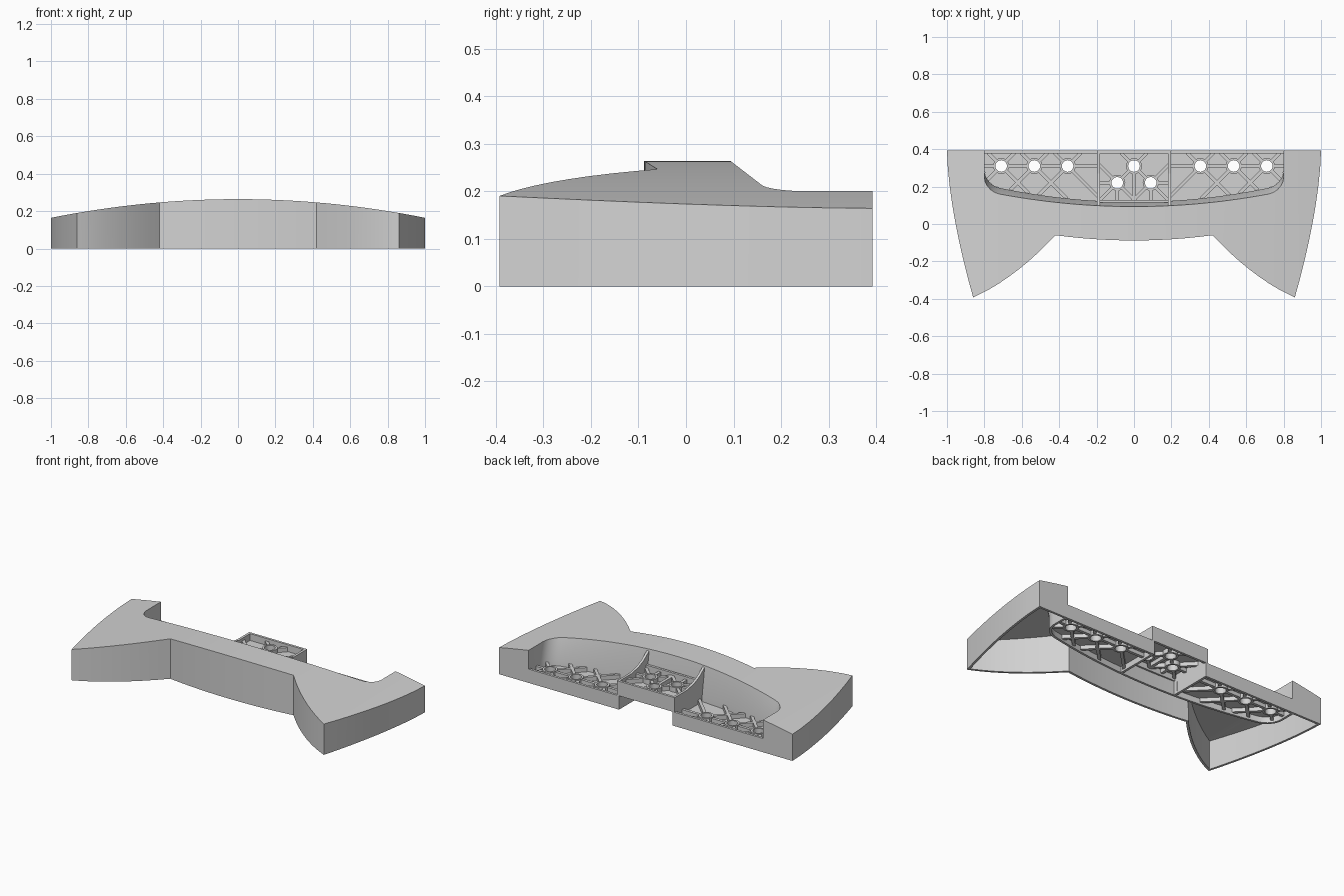
import bpy, bmesh, math

if "Cube" in bpy.data.objects:
    bpy.data.objects.remove(bpy.data.objects["Cube"])

grey = bpy.data.materials.new("light grey")
grey.diffuse_color = (0.65, 0.65, 0.65, 1)
grey.use_nodes = True
grey.node_tree.nodes["Principled BSDF"].inputs["Base Color"].default_value = grey.diffuse_color

PLATE = 0.085      # height of one ribbed tray
BACK = 0.392
HALF = 0.197       # half width of the raised centre tray


def add(name, mesh):
    ob = bpy.data.objects.new(name, mesh)
    bpy.context.collection.objects.link(ob)
    mesh.materials.clear()
    mesh.materials.append(grey)
    return ob


def smooth(ob, deg=25):
    bpy.ops.object.select_all(action='DESELECT')
    ob.select_set(True)
    bpy.context.view_layer.objects.active = ob
    bpy.ops.object.shade_smooth_by_angle(angle=math.radians(deg))


# Outline rules, all as functions of x
def top_z(x):
    return 0.264 - 0.1 * x * x


def front_y(x):
    x = abs(x)
    if x <= 0.42:
        return -0.088 + 0.028 * (x / 0.42) ** 2
    if x <= 0.86:
        s = (x - 0.42) / 0.44
        return -0.06 - 0.332 * (s + 0.42 * s * (1 - s))
    return BACK - 0.784 * (max(0, 1 - x) / 0.14) ** (1 / 1.6)


def pocket_y(x, base, bend):
    x = abs(x)
    k = min(1, max(0, (x - 0.72) / 0.08))
    return base + bend * x * x + 0.075 * (1 - math.sqrt(1 - k * k))


def edge_y(x):
    return pocket_y(x, 0.093, 0.13)


def foot_y(x):
    return pocket_y(x, 0.118, 0.145)


# Curved outer shell: top strip, outer walls and sloped pocket wall, then thickness
def build_shell():
    half = [0.42 * i / 6 for i in range(6)] + [0.42 + 0.05 * i for i in range(6)]
    half += [0.72 + 0.08 * math.sin(math.radians(a)) for a in (0, 18, 36, 54, 72, 90)]
    half += [0.83] + [1 - 0.14 * t ** 1.6 for t in (1, .88, .75, .62, .5, .38, .25, .12, 0)]
    xs = sorted({round(s * x, 5) for x in half for s in (-1, 1)})
    bm = bmesh.new()
    cache = {}

    def face(*pts):
        vs = []
        for p in pts:
            key = tuple(round(c, 5) + 0.0 for c in p)
            if key not in cache:
                cache[key] = bm.verts.new(key)
            if cache[key] not in vs:
                vs.append(cache[key])
        if len(vs) > 2:
            bm.faces.new(vs)

    def back_pts(x, outside):
        """top points at the back of a column, front to back"""
        if abs(x) > 0.8001:
            return [(x, BACK)]
        if abs(x) > 0.7999 and outside:
            return [(x, edge_y(x)), (x, BACK)]
        return [(x, edge_y(x))]

    def low_y(x, y):
        return y if y > 0.38 else foot_y(x)

    def back_wall(a, b):
        (xa, ya), (xb, yb) = a, b
        la, lb = low_y(xa, ya), low_y(xb, yb)
        face((xa, ya, top_z(xa)), (xb, yb, top_z(xb)), (xb, lb, PLATE), (xa, la, PLATE))
        face((xa, la, PLATE), (xb, lb, PLATE), (xb, lb, 0), (xa, la, 0))

    for a, b in zip(xs, xs[1:]):
        outside = abs(a + b) / 2 > 0.8
        fa, fb = front_y(a), front_y(b)
        ba, bb = back_pts(a, outside), back_pts(b, outside)
        # end columns share the mid-height point of the back wall
        mid_a = [(a, fa, PLATE)] if a < -0.9999 else []
        mid_b = [(b, fb, PLATE)] if b > 0.9999 else []
        face((a, fa, 0), (b, fb, 0), *mid_b, (b, fb, top_z(b)), (a, fa, top_z(a)), *mid_a)
        ring = [(a, fa), (b, fb)] + bb + ba[::-1]
        face(*[(x, y, top_z(x)) for x, y in ring])
        back_wall(ba[-1], bb[-1])
    # straight inner walls at both pocket ends
    back_wall((-0.8, BACK), (-0.8, edge_y(0.8)))
    back_wall((0.8, edge_y(0.8)), (0.8, BACK))

    me = bpy.data.meshes.new("shell_surface")
    bm.to_mesh(me)
    bm.free()
    tmp = add("temp", me)
    mod = tmp.modifiers.new("wall thickness", 'SOLIDIFY')
    mod.thickness = 0.014
    mod.offset = -1
    mod.use_even_offset = True
    dg = bpy.context.evaluated_depsgraph_get()
    solid = bpy.data.meshes.new_from_object(tmp.evaluated_get(dg))
    bpy.data.objects.remove(tmp)
    smooth(add("outer_shell", solid))


# Flat plate from closed outlines; inner outlines become holes
def plate(name, outlines, z0, z1):
    cu = bpy.data.curves.new(name, 'CURVE')
    cu.dimensions = '2D'
    cu.fill_mode = 'BOTH'
    cu.extrude = (z1 - z0) / 2
    for pts in outlines:
        sp = cu.splines.new('POLY')
        sp.points.add(len(pts) - 1)
        for p, (x, y) in zip(sp.points, pts):
            p.co = (x, y, 0, 1)
        sp.use_cyclic_u = True
    tmp = bpy.data.objects.new("temp", cu)
    bpy.context.collection.objects.link(tmp)
    dg = bpy.context.evaluated_depsgraph_get()
    me = bpy.data.meshes.new_from_object(tmp.evaluated_get(dg))
    bpy.data.objects.remove(tmp)
    me.name = name
    ob = add(name, me)
    ob.location.z = (z0 + z1) / 2
    return ob


def circle(c, r, n=20):
    return [(c[0] + r * math.cos(2 * math.pi * i / n),
             c[1] + r * math.sin(2 * math.pi * i / n)) for i in range(n)]


def prism(bm, lo_pts, hi_pts):
    lo = [bm.verts.new(p) for p in lo_pts]
    hi = [bm.verts.new(p) for p in hi_pts]
    bm.faces.new(lo[::-1])
    bm.faces.new(hi)
    for i in range(len(lo)):
        j = (i + 1) % len(lo)
        bm.faces.new((lo[i], lo[j], hi[j], hi[i]))


def bars(name, items):
    bm = bmesh.new()
    for p, q, w, z0, z1 in items:
        dx, dy = q[0] - p[0], q[1] - p[1]
        n = math.hypot(dx, dy)
        ox, oy = -dy / n * w / 2, dx / n * w / 2
        base = [(p[0] - ox, p[1] - oy), (q[0] - ox, q[1] - oy),
                (q[0] + ox, q[1] + oy), (p[0] + ox, p[1] + oy)]
        prism(bm, [(x, y, z0) for x, y in base], [(x, y, z1) for x, y in base])
    me = bpy.data.meshes.new(name)
    bm.to_mesh(me)
    bm.free()
    return add(name, me)


# Ribbed tray: floor with holes, tube round each hole, ribs running out to the walls
def tray(name, outline, holes, inside, z, angles):
    plate(name + "_floor", [outline] + [circle(h, 0.031) for h in holes], z + 0.035, z + 0.048)
    ribs = []
    for i, h in enumerate(holes):
        smooth(plate(name + "_tube", [circle(h, 0.043), circle(h, 0.031)], z + 0.008, z + 0.078))
        for a in angles[i]:
            d = (math.cos(math.radians(a)), math.sin(math.radians(a)))
            t = 0.04
            while True:
                q = (h[0] + d[0] * t, h[1] + d[1] * t)
                hit = any(k != h and math.dist(q, k) < 0.04 for k in holes)
                if hit or not inside(*q):
                    break
                t += 0.004
            if t > 0.045:
                p = (h[0] + d[0] * 0.038, h[1] + d[1] * 0.038)
                ribs.append((p, q, 0.018, z + 0.012, z + 0.074))
    bars(name + "_ribs", ribs)


build_shell()

# Two low side trays with their back and inner walls
for side, s in (("right", 1), ("left", -1)):
    line = [0.19 + 0.053 * i for i in range(10)] + [0.72, 0.75, 0.775, 0.792, 0.8]
    outline = [(s * x, foot_y(x)) for x in line] + [(s * 0.8, 0.385), (s * 0.19, 0.385)]
    holes = [(s * x, 0.31) for x in (0.355, 0.533, 0.71)]
    tray(side + "_tray", outline, holes,
         lambda x, y: 0.19 < abs(x) < 0.8 and foot_y(x) < y < 0.38,
         0, [(0, 45, 135, 180, 225, 315)] * 3)
    bars(side + "_tray_walls", [
        ((s * 0.19, BACK - 0.0075), (s * 0.805, BACK - 0.0075), 0.015, 0, PLATE),
        ((s * 0.1895, 0.118), (s * 0.1895, BACK), 0.015, 0, PLATE)])

# Raised centre tray
Z = PLATE
WALL = HALF - 0.0075
tray("centre_tray",
     [(-WALL, 0.115), (WALL, 0.115), (WALL, 0.385), (-WALL, 0.385)],
     [(0, 0.31), (-0.0895, 0.22), (0.0895, 0.22)],
     lambda x, y: abs(x) < 0.188 and 0.125 < y < 0.38, Z,
     [(45, 135, 225, 270, 315), (135, 180, 225, 270, 315), (0, 45, 225, 270, 315)])
bars("centre_tray_walls", [
    ((-WALL, BACK - 0.0075), (WALL, BACK - 0.0075), 0.015, Z, Z + 0.09),
    ((-WALL, 0.122), (WALL, 0.122), 0.015, Z, Z + 0.09),
    ((WALL, 0.11), (WALL, BACK), 0.015, Z, Z + 0.09),
    ((-WALL, 0.11), (-WALL, BACK), 0.015, Z, Z + 0.09)])

# Gussets joining the centre tray walls to the pocket wall
bm = bmesh.new()
profile = [(0.1, 0.17), (0.27, 0.17), (0.27, 0.175), (0.2, 0.19), (0.15, 0.212), (0.1, 0.25)]
for x in (WALL, -WALL):
    prism(bm, [(x - 0.0075, y, z) for y, z in profile], [(x + 0.0075, y, z) for y, z in profile])
me = bpy.data.meshes.new("centre_tray_gussets")
bm.to_mesh(me)
bm.free()
add("centre_tray_gussets", me)
